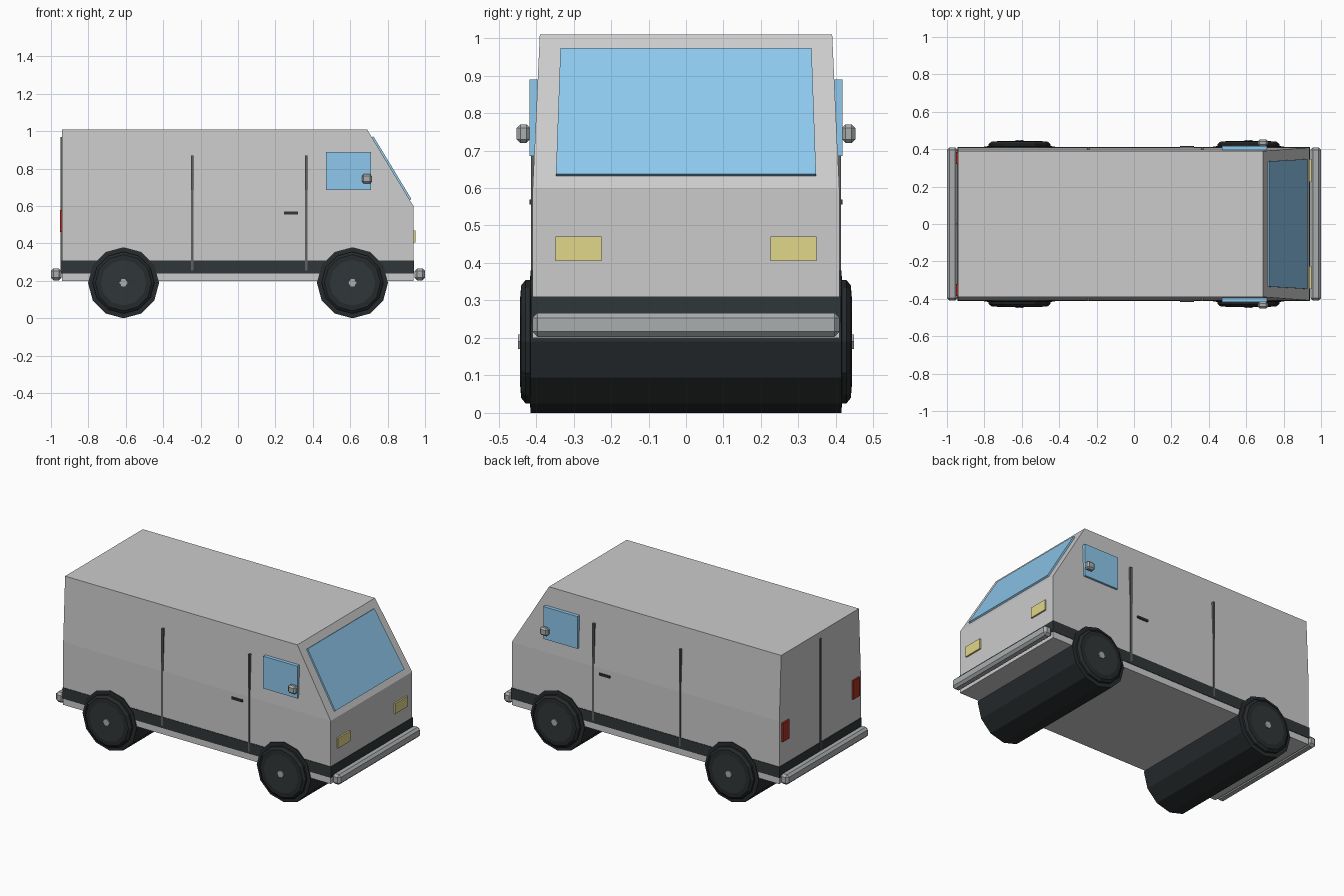
import bpy, bmesh, math
from mathutils import Vector

if "Cube" in bpy.data.objects:
    bpy.data.objects.remove(bpy.data.objects["Cube"])


def material(name, rgb):
    m = bpy.data.materials.new(name)
    m.diffuse_color = (*rgb, 1)
    m.use_nodes = True
    m.node_tree.nodes["Principled BSDF"].inputs["Base Color"].default_value = m.diffuse_color
    return m


DARK = material("dark_trim", (0.03, 0.037, 0.04))
RUBBER = material("rubber", (0.02, 0.024, 0.026))
HUB = material("hub_grey", (0.13, 0.16, 0.17))
SEAM = material("seam_grey", (0.12, 0.12, 0.12))
METAL = material("bumper_metal", (0.4, 0.42, 0.43))
GLASS = material("glass", (0.27, 0.58, 0.85))
YELLOW = material("headlight_yellow", (0.75, 0.68, 0.25))
RED = material("tail_red", (0.4, 0.03, 0.02))


def finish(name, bm, mat=None):
    bmesh.ops.recalc_face_normals(bm, faces=bm.faces)
    me = bpy.data.meshes.new(name)
    bm.to_mesh(me)
    bm.free()
    ob = bpy.data.objects.new(name, me)
    bpy.context.collection.objects.link(ob)
    if mat:
        me.materials.append(mat)
    return ob


def box(name, x, y, z, mat=None, bevel=0):
    """Box from (min, max) ranges, optionally chamfered."""
    bm = bmesh.new()
    bmesh.ops.create_cube(bm, size=1)
    for v in bm.verts:
        v.co = [(r[0] + r[1]) / 2 + c * (r[1] - r[0]) for c, r in zip(v.co, (x, y, z))]
    if bevel:
        bmesh.ops.bevel(bm, geom=bm.edges[:], offset=bevel, segments=1, affect='EDGES')
    return finish(name, bm, mat)


def side_pair(name, x, y, z, mat=None, bevel=0):
    """The same box on both sides of the van."""
    box("left_" + name, x, (-y[1], -y[0]), z, mat, bevel)
    box("right_" + name, x, y, z, mat, bevel)


def lathe(name, x, z, profile, mat, sides=12):
    """Turn (radius, y) points about a crosswise axle, closed at open ends."""
    bm = bmesh.new()
    rings = [[bm.verts.new((x + r * math.cos(2 * math.pi * i / sides), y,
                            z + r * math.sin(2 * math.pi * i / sides)))
              for i in range(sides)] for r, y in profile]
    for a, b in zip(rings, rings[1:]):
        for i in range(sides):
            j = (i + 1) % sides
            bm.faces.new((a[i], a[j], b[j], b[i]))
    bm.faces.new(rings[0])
    bm.faces.new(rings[-1])
    return finish(name, bm, mat)


# Body shell: (x, half width, z) outline, tapering above the waist
outline = [(-.942, .409, .2), (.938, .409, .2), (.938, .409, .6),
           (.69, .39, 1.01), (-.942, .39, 1.01), (-.942, .409, .6)]
bm = bmesh.new()
L = [bm.verts.new((x, -w, z)) for x, w, z in outline]
R = [bm.verts.new((x, w, z)) for x, w, z in outline]
for s in (L, R):
    bm.faces.new((s[0], s[1], s[2], s[5]))
    bm.faces.new((s[5], s[2], s[3], s[4]))
for i in range(6):
    j = (i + 1) % 6
    bm.faces.new((L[i], L[j], R[j], R[i]))
finish("body", bm)

# Dark band around the body
box("lower_band", (-.945, .941), (-.412, .412), (.24, .31), DARK)

# Windscreen: slanted trapezoid slab lying on the front slope
slope = Vector((-.248, 0, .41))
normal = Vector((.41, 0, .248)).normalized()
bm = bmesh.new()
layers = []
for off in (-.004, .01):
    pts = []
    for z, w in ((.632, .347), (.968, .335)):
        p = Vector((.938, 0, .6)) + slope * ((z - .6) / .41) + normal * off
        pts.append([bm.verts.new(p + Vector((0, s * w, 0))) for s in (-1, 1)])
    layers.append([pts[0][0], pts[0][1], pts[1][1], pts[1][0]])
for q in layers:
    bm.faces.new(q)
for i in range(4):
    j = (i + 1) % 4
    bm.faces.new((layers[0][i], layers[0][j], layers[1][j], layers[1][i]))
finish("windscreen", bm, GLASS)

# Side windows, mirrors, handles and door seams
side_pair("window", (.47, .71), (.39, .418), (.685, .89), GLASS)
side_pair("mirror", (.662, .717), (.416, .452), (.72, .77), METAL, .01)
side_pair("door_handle", (.245, .32), (.40, .417), (.556, .57), DARK)
for n, x in (("rear", -.245), ("front", .365)):
    side_pair(n + "_door_seam", (x - .006, x + .006), (.385, .413), (.255, .87), SEAM)
box("back_door_seam", (-.949, -.93), (-.006, .006), (.255, .97), SEAM)

# Lights
side_pair("headlight", (.93, .948), (.225, .348), (.405, .47), YELLOW)
side_pair("tail_light", (-.952, -.93), (.32, .385), (.46, .58), RED)

# Bumpers
box("front_bumper", (.944, 1.0), (-.41, .41), (.203, .267), METAL, .014)
box("rear_bumper", (-1.0, -.944), (-.41, .41), (.203, .267), METAL, .014)

# Wheels: full-width rollers with stepped rims, dished hubs and caps
half = [(.19, .415), (.165, .416), (.165, .428), (.15, .44), (.122, .442), (.085, .432)]
for n, x in (("front", .612), ("rear", -.612)):
    full = [(r, -y) for r, y in reversed(half)] + half
    lathe(n + "_wheels", x, .19, full, RUBBER)
    for side, s in (("left", -1), ("right", 1)):
        lathe(f"{n}_{side}_rim", x, .19, [(.122, s * .4425), (.085, s * .4335)], DARK)
        lathe(f"{n}_{side}_hub", x, .19, [(.085, s * .434), (.03, s * .438)], HUB)
        lathe(f"{n}_{side}_cap", x, .19, [(.024, s * .43), (.022, s * .448)], METAL, 6)
